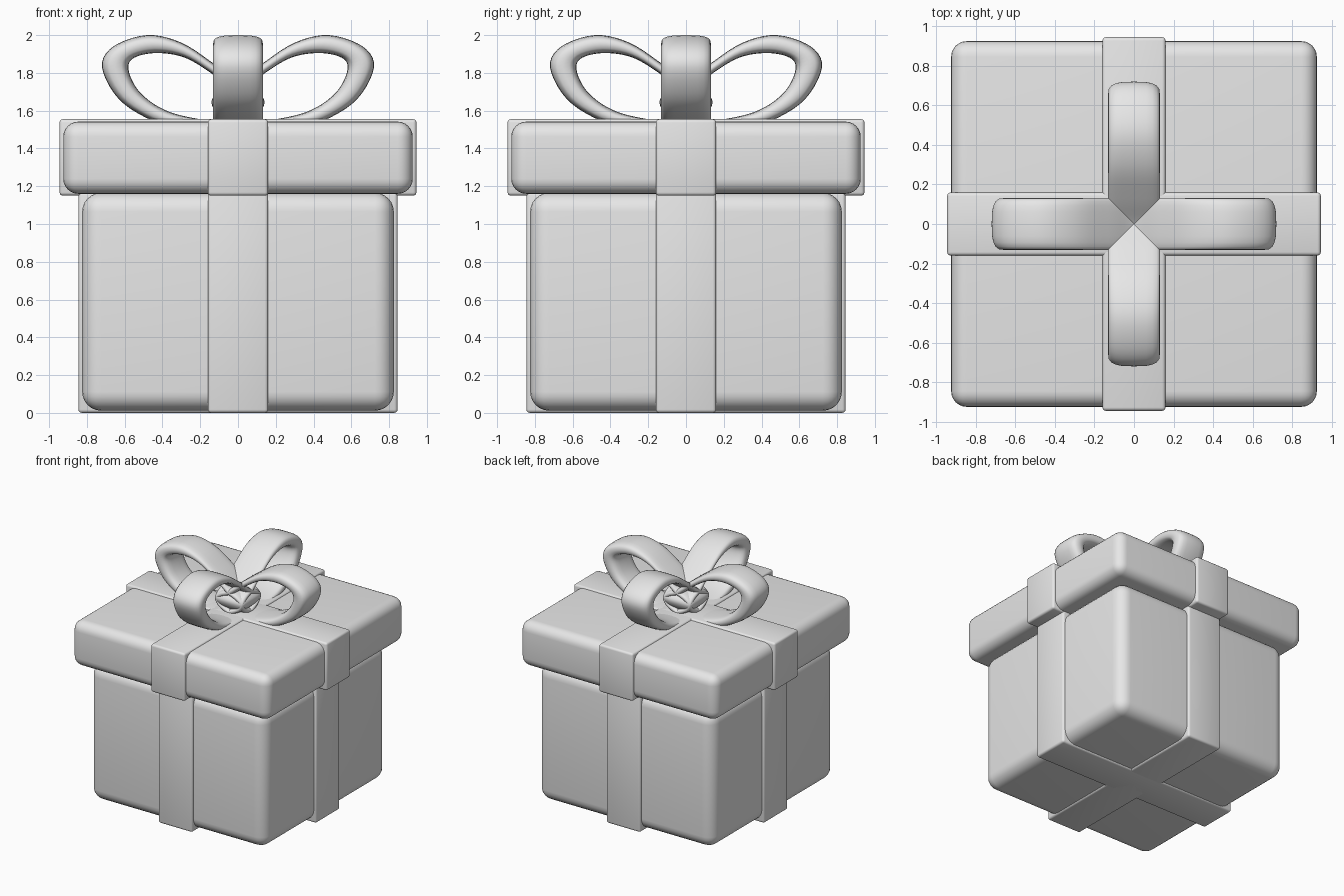
import bpy
import bmesh
import math
from mathutils import Vector

old = bpy.data.objects.get("Cube")
if old:
    bpy.data.objects.remove(old, do_unlink=True)

# One plain grey finish for the whole gift
grey = bpy.data.materials.new("light_grey")
grey.use_nodes = True
grey.diffuse_color = (0.8, 0.8, 0.8, 1)
grey.node_tree.nodes["Principled BSDF"].inputs["Base Color"].default_value = (0.8, 0.8, 0.8, 1)


def finish(name, bm, angle=40):
    bmesh.ops.recalc_face_normals(bm, faces=bm.faces)
    mesh = bpy.data.meshes.new(name)
    bm.to_mesh(mesh)
    bm.free()
    mesh.materials.append(grey)
    obj = bpy.data.objects.new(name, mesh)
    bpy.context.collection.objects.link(obj)
    bpy.ops.object.select_all(action="DESELECT")
    obj.select_set(True)
    bpy.context.view_layer.objects.active = obj
    bpy.ops.object.shade_smooth_by_angle(angle=math.radians(angle))
    return obj


def rounded_box(name, half_x, half_y, bottom, top, radius, segments):
    bm = bmesh.new()
    bmesh.ops.create_cube(bm, size=1)
    for v in bm.verts:
        v.co.x *= 2 * half_x
        v.co.y *= 2 * half_y
        v.co.z = bottom + (v.co.z + 0.5) * (top - bottom)
    bmesh.ops.bevel(bm, geom=bm.edges[:], offset=radius, segments=segments,
                    profile=0.5, affect="EDGES")
    return finish(name, bm)


# Box and lid
rounded_box("box_body", 0.825, 0.825, 0.012, 1.165, 0.1, 6)
rounded_box("box_lid", 0.925, 0.925, 1.16, 1.542, 0.08, 6)

# Ribbon bands crossing both ways around box and lid
WIDTH = 0.16
for part, reach, bottom, top in (("body", 0.845, 0, 1.17), ("lid", 0.945, 1.15, 1.555)):
    rounded_box(part + "_ribbon_across", reach, WIDTH, bottom, top, 0.018, 3)
    rounded_box(part + "_ribbon_along", WIDTH, reach, bottom, top, 0.018, 3)

# Bow loop profile: matching outer and inner points (distance out, height)
OUTER = [(.72, 1.83), (.66, 1.94), (.48, 2), (.3, 1.96), (.13, 1.85), (0, 1.75),
         (-.1, 1.7), (-.14, 1.64), (-.08, 1.56), (.1, 1.5), (.3, 1.51), (.46, 1.55), (.63, 1.66)]
INNER = [(.58, 1.82), (.55, 1.88), (.43, 1.905), (.28, 1.88), (.13, 1.79), (.02, 1.7),
         (-.05, 1.67), (-.09, 1.64), (-.05, 1.6), (.1, 1.55), (.28, 1.57), (.42, 1.62), (.53, 1.71)]


def closed_spline(points, steps):
    """Smooth closed curve through the points."""
    pts = [Vector(p) for p in points]
    n = len(pts)
    path = []
    for i in range(n):
        a, b, c, d = (pts[(i + k) % n] for k in (-1, 0, 1, 2))
        for s in range(steps):
            t = s / steps
            path.append(0.5 * (2 * b + (c - a) * t + (2 * a - 5 * b + 4 * c - d) * t ** 2
                               + (3 * b - a - 3 * c + d) * t ** 3))
    return path


def soft_power(value):
    return math.copysign(abs(value) ** 0.65, value)


def bow_loop(name, turn, half_width=0.132, sides=20):
    bm = bmesh.new()
    rings = []
    for outer, inner in zip(closed_spline(OUTER, 5), closed_spline(INNER, 5)):
        middle, spread = (outer + inner) / 2, (outer - inner) / 2
        ring = []
        for k in range(sides):
            a = math.tau * k / sides
            p = middle + spread * soft_power(math.cos(a))
            ring.append(bm.verts.new((p.x, half_width * soft_power(math.sin(a)), p.y)))
        rings.append(ring)
    for i, ring in enumerate(rings):
        following = rings[(i + 1) % len(rings)]
        for k in range(sides):
            j = (k + 1) % sides
            bm.faces.new((ring[k], ring[j], following[j], following[k]))
    obj = finish(name, bm, 50)
    obj.rotation_euler.z = turn


# Four loops meeting in the middle
for i, side in enumerate(("left", "back", "right", "front")):
    bow_loop("bow_loop_" + side, i * math.pi / 2)
